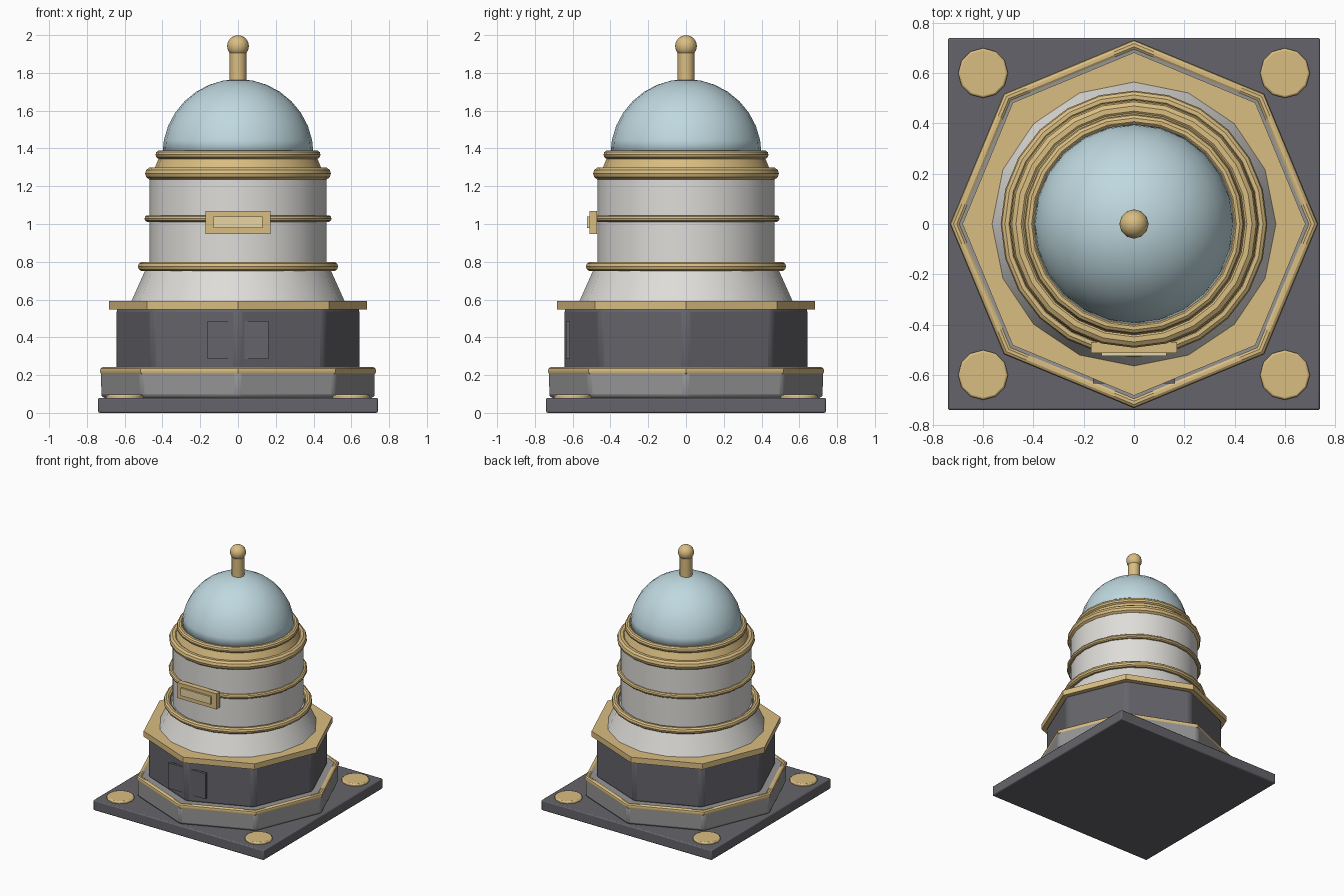
import bpy
from math import radians, sin, cos, pi

cube = bpy.data.objects.get("Cube")
if cube:
    bpy.data.objects.remove(cube, do_unlink=True)


def material(name, color):
    mat = bpy.data.materials.new(name)
    mat.use_nodes = True
    mat.diffuse_color = (*color, 1)
    mat.node_tree.nodes["Principled BSDF"].inputs["Base Color"].default_value = (*color, 1)
    return mat


GOLD = material("gold", (0.70, 0.51, 0.22))
PALE_GOLD = material("pale gold", (0.80, 0.66, 0.36))
DARK = material("dark stone", (0.13, 0.127, 0.145))
GREY = material("grey stone", (0.30, 0.30, 0.30))
WHITE = material("white stone", (0.73, 0.72, 0.69))
BLUE = material("pale blue", (0.52, 0.69, 0.74))


def finish(name, mat, bevel=0.0):
    obj = bpy.context.object
    obj.name = name
    obj.data.materials.append(mat)
    bpy.ops.object.transform_apply(location=False, rotation=False, scale=True)
    if bevel:
        mod = obj.modifiers.new("soft edges", 'BEVEL')
        mod.width = bevel
        mod.segments = 2
        mod.limit_method = 'ANGLE'
    bpy.ops.object.shade_smooth_by_angle(angle=radians(35))
    return obj


def box(name, mat, center, size, bevel=0.0):
    bpy.ops.mesh.primitive_cube_add(size=1, location=center)
    bpy.context.object.scale = size
    return finish(name, mat, bevel)


def column(name, mat, sides, z0, z1, r0, r1=None, bevel=0.0, xy=(0, 0)):
    bpy.ops.mesh.primitive_cone_add(
        vertices=sides, radius1=r0, radius2=r0 if r1 is None else r1,
        depth=z1 - z0, location=(*xy, (z0 + z1) / 2))
    return finish(name, mat, bevel)


def ring(name, sides, z, outer, thickness):
    bpy.ops.mesh.primitive_torus_add(
        major_segments=sides, minor_segments=10, location=(0, 0, z),
        major_radius=outer - thickness, minor_radius=thickness)
    return finish(name, GOLD)


# Square plinth with a bolt in each corner
box("plinth", DARK, (0, 0, 0.04), (1.48, 1.48, 0.08), 0.008)
for side, x in (("left", 0.6), ("right", -0.6)):
    for end, y in (("front", -0.6), ("back", 0.6)):
        column(f"bolt_{end}_{side}", GOLD, 12, 0.002, 0.097, 0.099, bevel=0.008, xy=(x, y))

# Octagonal pedestal
column("pedestal_base", GREY, 8, 0.08, 0.235, 0.728, bevel=0.02)
ring("pedestal_ring", 8, 0.222, 0.732, 0.021)
column("pedestal_body", DARK, 8, 0.22, 0.56, 0.648, bevel=0.025)
column("pedestal_cap", GOLD, 8, 0.548, 0.592, 0.682)
box("door_panel", DARK, (0, -0.624, 0.386), (0.325, 0.02, 0.2))

# Flared skirt and round drum
column("skirt", WHITE, 16, 0.59, 0.78, 0.565, 0.48)
column("drum", WHITE, 24, 0.76, 1.27, 0.469)
ring("drum_lower_ring", 24, 0.775, 0.53, 0.025)
ring("drum_middle_ring", 24, 1.029, 0.495, 0.018)
ring("drum_upper_ring", 24, 1.267, 0.492, 0.033)

# Blank plaque on the front of the drum
box("plaque_frame", GOLD, (0, -0.491, 1.008), (0.342, 0.042, 0.122))
box("plaque_inset", PALE_GOLD, (0, -0.51, 1.01), (0.26, 0.03, 0.06))

# Collar and dome
column("collar", GOLD, 24, 1.26, 1.385, 0.455, 0.405)
ring("dome_ring", 24, 1.367, 0.437, 0.023)
bpy.ops.mesh.primitive_uv_sphere_add(segments=24, ring_count=16, radius=0.4, location=(0, 0, 1.367))
dome = finish("dome", BLUE)
for vert in dome.data.vertices:
    vert.co.z = max(vert.co.z, 0)

# Finial
column("finial_stem", GOLD, 12, 1.75, 1.91, 0.045, bevel=0.006)
bpy.ops.mesh.primitive_uv_sphere_add(segments=12, ring_count=8, radius=0.058, location=(0, 0, 1.942))
finish("finial_ball", GOLD)
